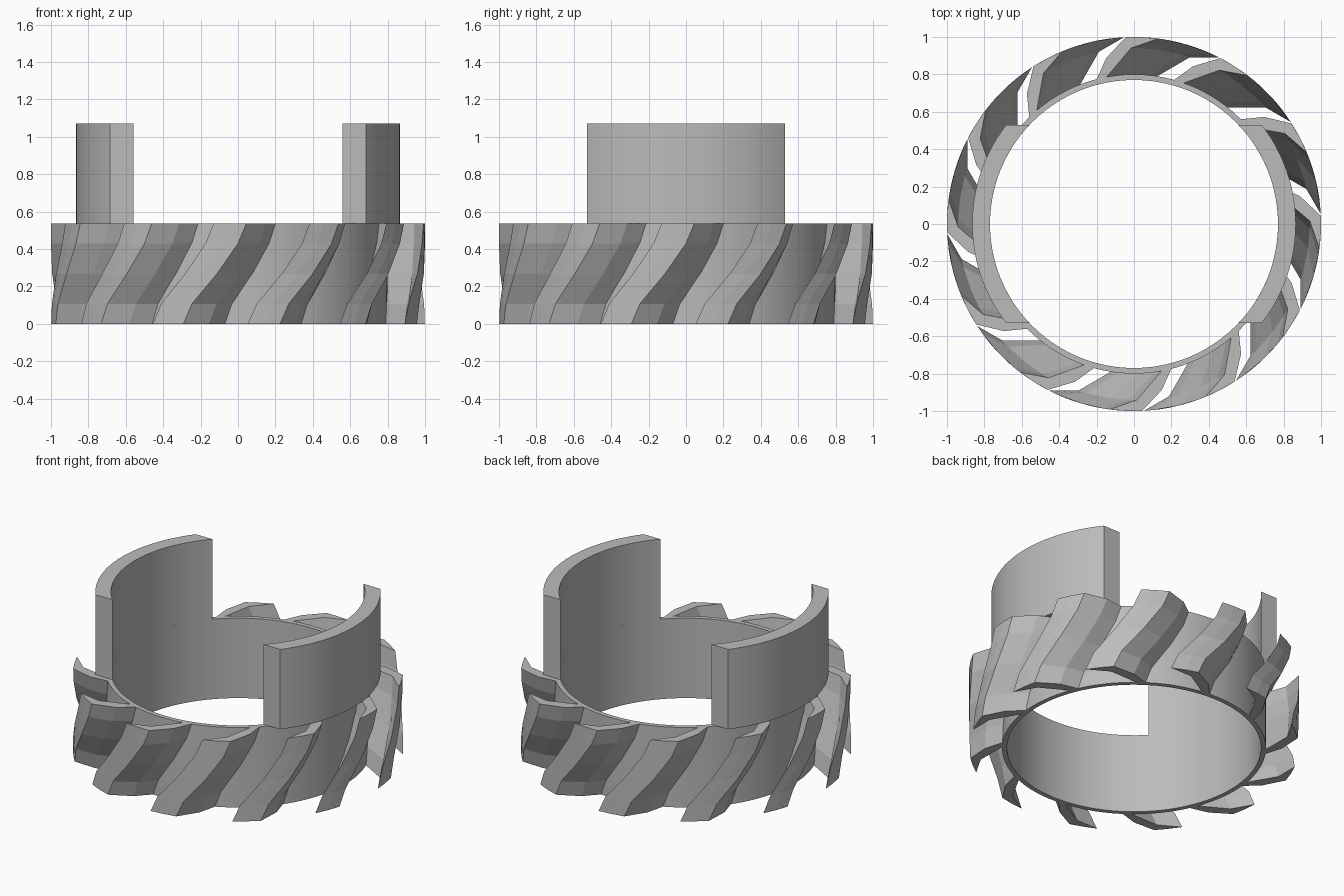
import bpy, bmesh
from math import radians, degrees, asin, sin, cos, pi

cube = bpy.data.objects.get("Cube")
if cube:
    bpy.data.objects.remove(cube)

HEIGHT, TAB_TOP = 0.535, 1.07
R_IN, R_OUT, R_TAB = 0.77, 0.80, 0.865
TAB_HALF = 0.53
BLADES = 12

gray = bpy.data.materials.new("plain_gray")
gray.use_nodes = True
color = (0.5, 0.5, 0.5, 1)
gray.diffuse_color = color
gray.node_tree.nodes["Principled BSDF"].inputs["Base Color"].default_value = color


def polar(r, deg, z):
    return (r * cos(radians(deg)), r * sin(radians(deg)), z)


def loft(name, sections, smooth=False, wrap=False):
    """Skin a list of equal-length point loops; cap the ends or wrap round."""
    bm = bmesh.new()
    loops = [[bm.verts.new(p) for p in s] for s in sections]
    pairs = list(zip(loops, loops[1:]))
    if wrap:
        pairs.append((loops[-1], loops[0]))
    else:
        bm.faces.new(loops[0])
        bm.faces.new(loops[-1])
    n = len(loops[0])
    for a, b in pairs:
        for i in range(n):
            j = (i + 1) % n
            bm.faces.new((a[i], a[j], b[j], b[i]))
    bmesh.ops.recalc_face_normals(bm, faces=bm.faces)
    mesh = bpy.data.meshes.new(name)
    bm.to_mesh(mesh)
    bm.free()
    mesh.materials.append(gray)
    obj = bpy.data.objects.new(name, mesh)
    bpy.context.collection.objects.link(obj)
    if smooth:
        bpy.ops.object.select_all(action='DESELECT')
        obj.select_set(True)
        bpy.context.view_layer.objects.active = obj
        bpy.ops.object.shade_smooth_by_angle(angle=radians(30))
    return obj


def wall(r0, r1, a0, a1, z0, z1):
    """Rectangular wall section, its inner and outer sides at own angles."""
    return [polar(r0, a0, z0), polar(r1, a1, z0), polar(r1, a1, z1), polar(r0, a0, z1)]


# Thin base ring
steps = 96
loft("base_ring", [wall(R_IN, R_OUT, a, a, 0, HEIGHT)
                   for a in (360 * i / steps for i in range(steps))],
     smooth=True, wrap=True)

# Two raised curved tabs, ends cut square to the y axis
inner_end = degrees(asin(TAB_HALF / R_IN))
outer_end = degrees(asin(TAB_HALF / R_TAB))
for name, turn in (("left_tab", 0), ("right_tab", 180)):
    spans = [2 * i / 28 - 1 for i in range(29)]
    loft(name, [wall(R_IN, R_TAB, turn + t * inner_end, turn + t * outer_end,
                     HEIGHT, TAB_TOP) for t in spans], smooth=True)

# Swept, twisted blades: (radius, angle) section, swung back towards the bottom
section = [(0.79, -75), (0.90, -80.5), (1, -87.5), (1, -92.5),
           (1, -97.5), (0.94, -89), (0.79, -78.6)]
levels = [(0, 0), (0.2, 0.14), (0.5, 0.54), (0.8, 0.87), (1, 1)]
SWING = 19.5
for k in range(BLADES):
    loft(f"blade_{k + 1}",
         [[polar(r, a + 360 / BLADES * k - SWING * (1 - s), HEIGHT * h)
           for r, a in section] for h, s in levels])
